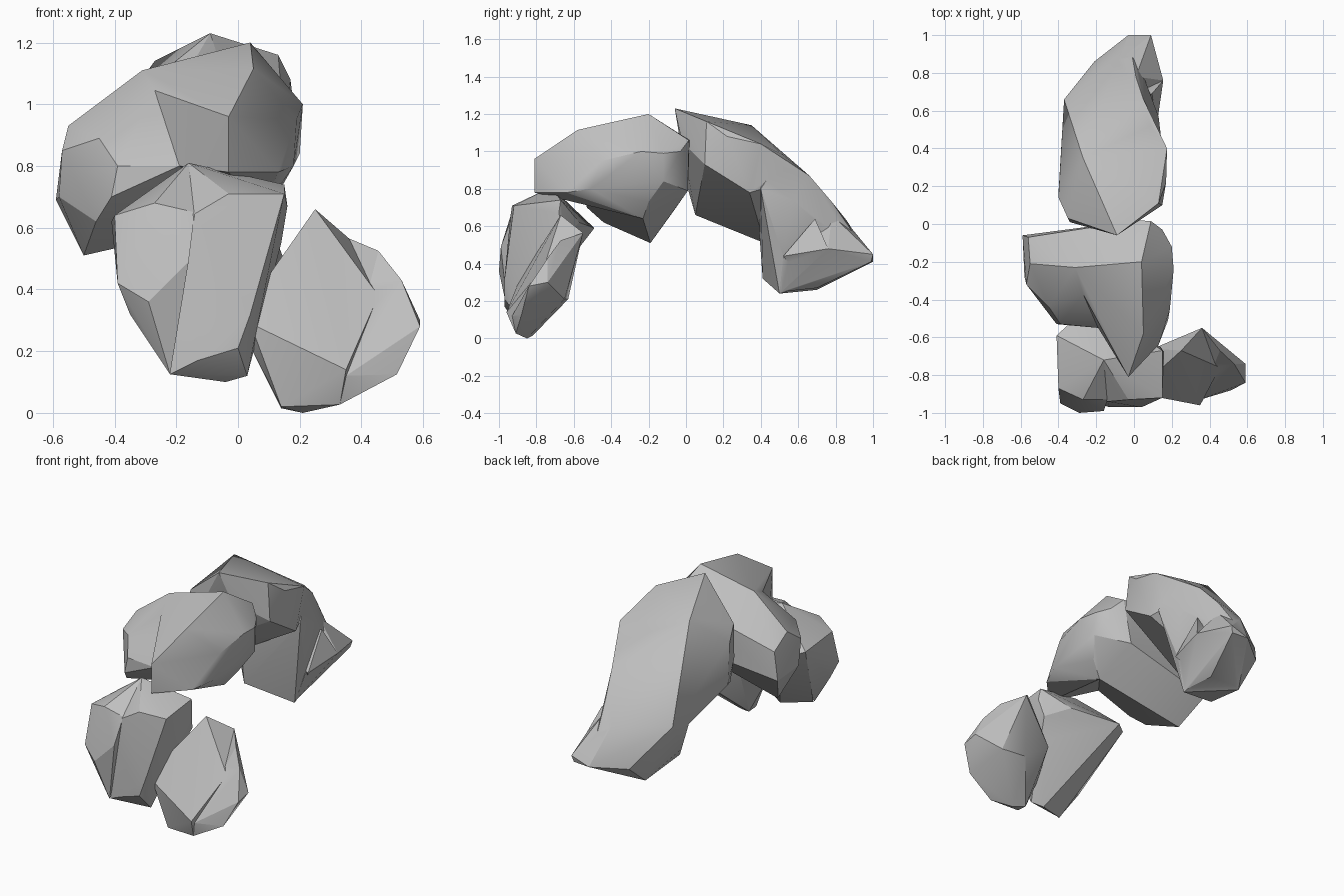
import bpy
import bmesh
import math

cube = bpy.data.objects.get("Cube")
if cube:
    bpy.data.objects.remove(cube, do_unlink=True)

# One plain stone colour
stone = bpy.data.materials.new("grey_stone")
stone.use_nodes = True
stone.diffuse_color = (0.52, 0.52, 0.52, 1)
stone.node_tree.nodes["Principled BSDF"].inputs["Base Color"].default_value = (0.52, 0.52, 0.52, 1)


def lump(name, corners):
    """Convex faceted stone wrapped around a few corner points."""
    bm = bmesh.new()
    for c in corners:
        bm.verts.new(c)
    hull = bmesh.ops.convex_hull(bm, input=bm.verts[:])
    loose = {g for g in hull["geom_interior"] + hull["geom_unused"]
             if isinstance(g, bmesh.types.BMVert)}
    bmesh.ops.delete(bm, geom=list(loose), context='VERTS')
    bmesh.ops.dissolve_limit(bm, angle_limit=math.radians(2),
                             verts=bm.verts[:], edges=bm.edges[:])
    bmesh.ops.recalc_face_normals(bm, faces=bm.faces[:])
    mesh = bpy.data.meshes.new(name)
    bm.to_mesh(mesh)
    bm.free()
    mesh.materials.append(stone)
    ob = bpy.data.objects.new(name, mesh)
    bpy.context.collection.objects.link(ob)
    return ob


def rock(name, *lumps):
    """Fuse the lumps into one stone, with creases where they meet."""
    ob = lump(name, lumps[0])
    for corners in lumps[1:]:
        other = lump(name + "_helper", corners)
        mod = ob.modifiers.new("fuse", 'BOOLEAN')
        mod.operation, mod.solver, mod.object = 'UNION', 'EXACT', other
        bpy.context.view_layer.update()
        deps = bpy.context.evaluated_depsgraph_get()
        fused = bpy.data.meshes.new_from_object(ob.evaluated_get(deps))
        ob.modifiers.clear()
        ob.data = fused
        bpy.data.objects.remove(other, do_unlink=True)
    bpy.ops.object.select_all(action='DESELECT')
    bpy.context.view_layer.objects.active = ob
    ob.select_set(True)
    bpy.ops.object.shade_smooth_by_angle(angle=math.radians(25))
    return ob


# Long back stone: upper block, sloping foot, tip and a pointed knob
rock("back_stone",
     [(-.09, -.06, 1.23), (.13, .11, 1.16), (-.27, .35, 1.14), (.17, .22, 1.08),
      (.175, .40, 1.04), (-.35, .03, 1.02), (-.40, .14, .96), (-.40, .16, .70),
      (-.03, -.02, 1.05), (-.34, .01, .80), (.15, .10, .93), (-.34, .05, .66),
      (-.25, .27, .60), (.16, .34, .78), (-.29, .42, .51), (-.37, .50, .58),
      (.09, .52, .98), (.05, .66, .87), (-.37, .66, .62)],
     [(-.03, 1.0, .41), (.10, .52, .44), (.13, .57, .74), (.15, .40, .80),
      (.04, .50, .24), (-.21, .70, .26), (-.245, .41, .32), (-.32, .50, .41),
      (-.21, .86, .39), (-.37, .66, .62), (-.09, .86, .63), (.01, .78, .73),
      (.05, .66, .87), (.09, .52, .98), (-.27, .35, 1.14), (-.29, .42, .51),
      (-.37, .50, .58)],
     [(.09, 1.0, .45), (-.03, 1.0, .41), (.08, .99, .41), (.155, .76, .48),
      (.01, .78, .66), (-.09, .86, .62), (0, .70, .27), (-.20, .71, .27),
      (.10, .52, .43), (.04, .51, .25)],
     [(.095, .69, .64), (.155, .76, .48), (.12, .52, .44), (0, .66, .60),
      (0, .76, .45), (0, .55, .45), (.05, .60, .34)])

# Middle stone: front wedge and side lump
rock("middle_stone",
     [(.04, -.20, 1.20), (-.31, -.23, 1.11), (-.27, -.37, 1.045), (.05, -.58, 1.115),
      (-.03, -.81, .96), (-.03, -.81, .78), (-.19, -.55, .80), (.13, -.64, .78),
      (.18, -.51, .80), (.19, -.45, .95), (.21, -.24, 1.0), (.20, -.12, .99),
      (.20, -.12, .84), (.15, -.03, 1.0), (.09, .015, 1.06), (.02, .02, 1.06),
      (.03, .01, .79), (.14, -.20, .73), (.07, -.23, .64)],
     [(-.55, -.21, .93), (-.56, -.07, .86), (-.59, -.06, .69), (-.57, -.32, .85),
      (-.45, -.44, .89), (-.39, -.53, .80), (-.41, -.53, .70), (-.46, -.44, .62),
      (-.50, -.19, .51), (-.31, -.23, 1.11), (-.27, -.37, 1.045), (-.19, -.55, .80),
      (.04, -.20, 1.20), (.02, .02, 1.06), (.03, .01, .79), (.07, -.23, .64),
      (-.58, -.28, .70)])

# Front stone: two lumps with a groove between them
rock("front_right_stone",
     [(-.16, -.72, .81), (-.40, -.87, .64), (-.39, -.95, .42), (-.29, -1.0, .36),
      (-.16, -.99, .49), (-.27, -.93, .68), (-.14, -.93, .65), (-.35, -.92, .32),
      (-.22, -.95, .125), (-.41, -.59, .62), (-.30, -.49, .59)],
     [(-.16, -.72, .81), (.15, -.67, .74), (.16, -.68, .67), (.15, -.92, .71),
      (-.14, -.94, .645), (-.03, -.93, .71), (.04, -.97, .32), (-.13, -.97, .17),
      (0, -.97, .21), (.03, -.90, .12), (-.04, -.87, .10), (-.22, -.94, .125),
      (.14, -.65, .55), (.09, -.70, .43), (-.30, -.49, .59), (0, -.57, .62),
      (-.41, -.59, .62)])

# Low stone beside it: main body and outer shoulder
rock("front_left_stone",
     [(.25, -.67, .66), (.36, -.55, .565), (.455, -.76, .38), (.36, -.86, .29),
      (.35, -.96, .14), (.04, -.90, .29), (.04, -.86, .36), (.04, -.84, .215),
      (.14, -.82, .015), (.14, -.89, .02), (.21, -.85, 0), (.33, -.91, .027),
      (.30, -.63, .21), (.10, -.66, .36), (.42, -.63, .34)],
     [(.36, -.55, .565), (.455, -.67, .525), (.53, -.74, .43), (.59, -.74, .30),
      (.59, -.84, .28), (.515, -.88, .125), (.46, -.65, .21), (.33, -.91, .027),
      (.35, -.93, .12), (.455, -.75, .38), (.42, -.63, .34), (.21, -.85, 0),
      (.30, -.63, .21)])
